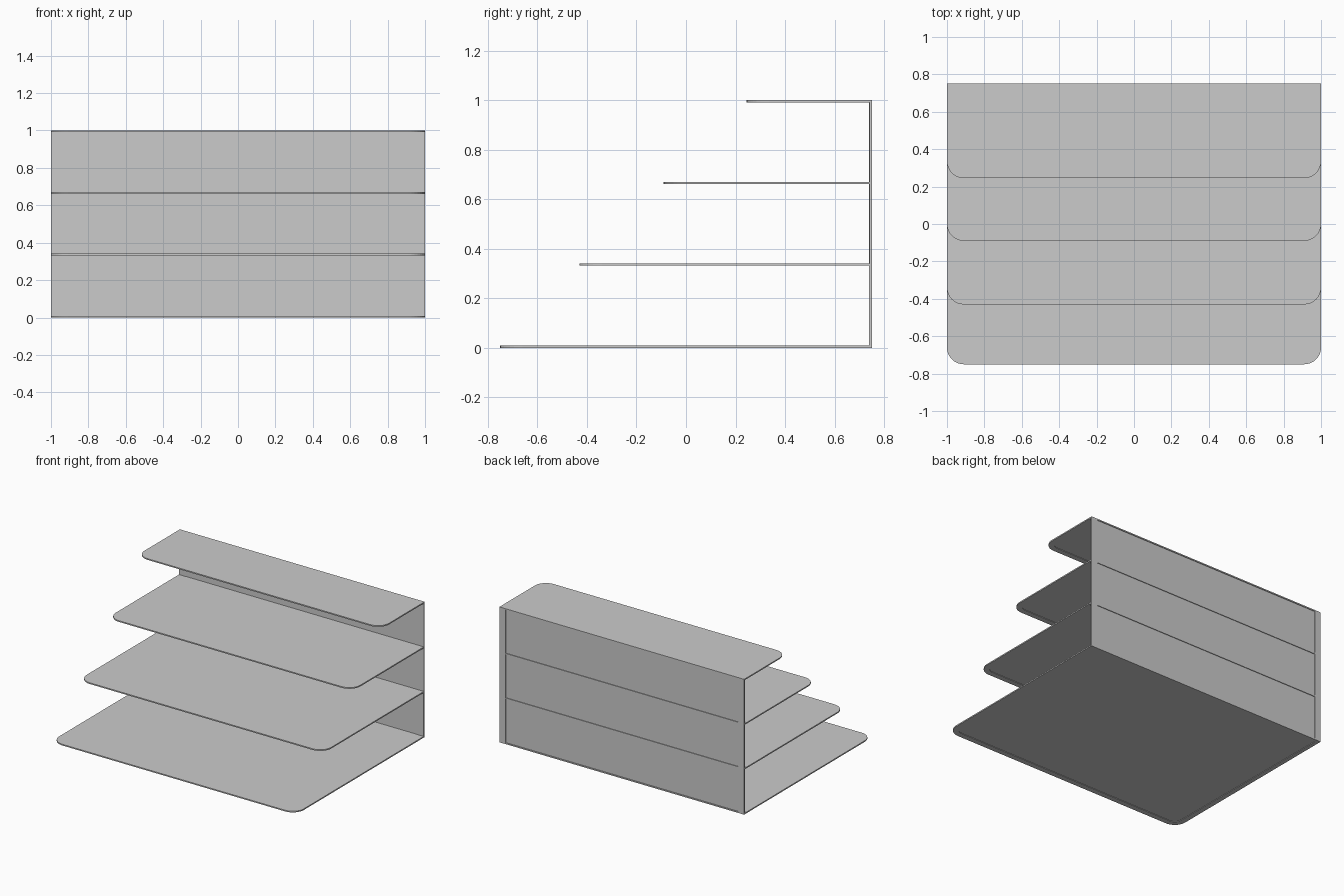
import bpy, bmesh, math

if "Cube" in bpy.data.objects:
    bpy.data.objects.remove(bpy.data.objects["Cube"])

T = 0.009        # sheet thickness
BACK = 0.75      # rear plane
R = 0.09         # front corner radius
RIM = 0.04       # folded rim width


def finish(name, bm):
    bmesh.ops.recalc_face_normals(bm, faces=bm.faces)
    mesh = bpy.data.meshes.new(name)
    bm.to_mesh(mesh)
    bm.free()
    obj = bpy.data.objects.new(name, mesh)
    bpy.context.collection.objects.link(obj)
    return obj


def box(name, x0, x1, y0, y1, z0, z1):
    bm = bmesh.new()
    bmesh.ops.create_cube(bm, size=1)
    for v in bm.verts:
        v.co = ((x0 + x1) / 2 + v.co.x * (x1 - x0),
                (y0 + y1) / 2 + v.co.y * (y1 - y0),
                (z0 + z1) / 2 + v.co.z * (z1 - z0))
    return finish(name, bm)


def shelf(name, front, top):
    # Outline with two rounded front corners
    pts = [(1, BACK), (-1, BACK)]
    for cx, start in ((-1 + R, math.pi), (1 - R, 1.5 * math.pi)):
        for i in range(9):
            a = start + i * math.pi / 16
            pts.append((cx + R * math.cos(a), front + R + R * math.sin(a)))
    bm = bmesh.new()
    face = bm.faces.new([bm.verts.new((x, y, top)) for x, y in pts])
    ext = bmesh.ops.extrude_face_region(bm, geom=[face], use_keep_orig=True)
    for e in ext["geom"]:
        if isinstance(e, bmesh.types.BMVert):
            e.co.z -= T
    bmesh.ops.recalc_face_normals(bm, faces=bm.faces)
    # Shallow recess under the shelf leaves a rim all round
    under = min(bm.faces, key=lambda f: f.calc_center_median().z)
    bmesh.ops.inset_region(bm, faces=[under], thickness=RIM)
    low = under if under.is_valid else min(bm.faces, key=lambda f: f.calc_center_median().z)
    rec = bmesh.ops.extrude_face_region(bm, geom=[low])
    for e in rec["geom"]:
        if isinstance(e, bmesh.types.BMVert):
            e.co.z += 0.004
    if low.is_valid:
        bmesh.ops.delete(bm, geom=[low], context='FACES_ONLY')
    return finish(name, bm)


# Four stepped shelves
tops = [T, 0.341, 0.67, 1.0]
fronts = [-0.75, -0.43, -0.09, 0.245]
for i, (f, t) in enumerate(zip(fronts, tops)):
    shelf(f"shelf_{i + 1}", f, t)

# Rear uprights
for side, x in (("left", -1), ("right", 0.95)):
    box(f"rear_upright_{side}", x, x + 0.05, BACK - T, BACK, 0, 1)

# Recessed back panels, one per bay, with the single front seam strip
for i in range(3):
    z0, z1 = tops[i], tops[i + 1] - T
    box(f"back_panel_{i + 1}", -0.95, 0.95, BACK - T, BACK - 0.005, z0, z1)
    x = 0.95 if i == 0 else -1
    box(f"seam_strip_{i + 1}", x, x + 0.05, BACK - T - 0.002, BACK - T + 0.001, z0, z1)
